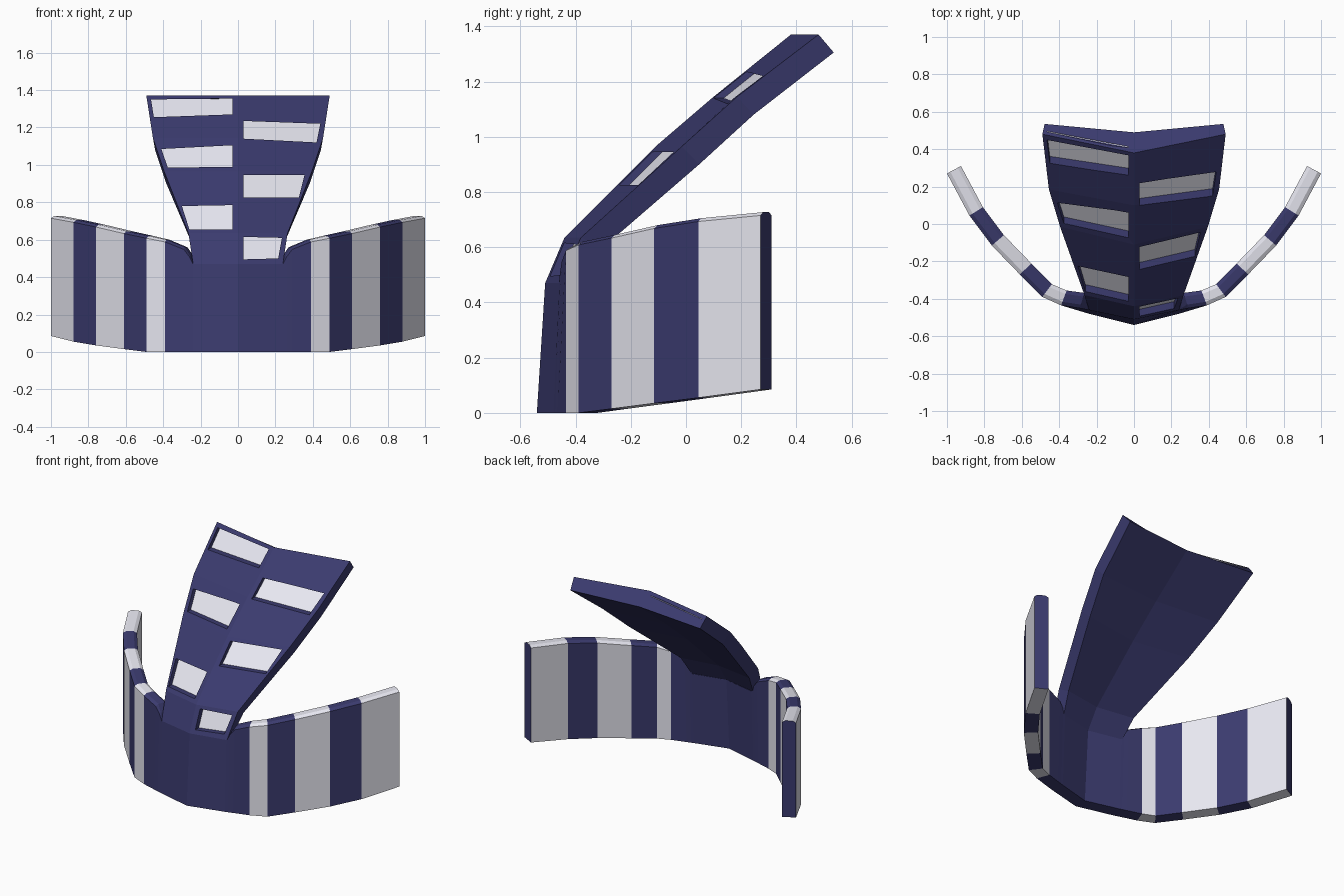
import bpy, bmesh
from mathutils import Vector

if "Cube" in bpy.data.objects:
    bpy.data.objects.remove(bpy.data.objects["Cube"])


def material(name, col):
    m = bpy.data.materials.new(name)
    m.diffuse_color = (*col, 1)
    m.use_nodes = True
    m.node_tree.nodes["Principled BSDF"].inputs["Base Color"].default_value = m.diffuse_color
    return m


NAVY = material("navy", (0.043, 0.043, 0.157))
PALE = material("pale", (0.80, 0.80, 0.88))


def loft(name, sections, mats, light=None):
    """Skin closed sections into a capped solid; light[i] picks the pale material."""
    bm = bmesh.new()
    rings = [[bm.verts.new(p) for p in s] for s in sections]
    n = len(rings[0])
    for i, (a, b) in enumerate(zip(rings, rings[1:])):
        for k in range(n):
            f = bm.faces.new((a[k], a[(k + 1) % n], b[(k + 1) % n], b[k]))
            f.material_index = int(bool(light and light[i]))
    bm.faces.new(rings[0])
    bm.faces.new(rings[-1])
    bmesh.ops.remove_doubles(bm, verts=bm.verts, dist=1e-5)
    bmesh.ops.recalc_face_normals(bm, faces=bm.faces)
    me = bpy.data.meshes.new(name)
    bm.to_mesh(me)
    bm.free()
    for m in mats:
        me.materials.append(m)
    ob = bpy.data.objects.new(name, me)
    bpy.context.collection.objects.link(ob)
    return ob


# Striped curved band: x, y, bottom, top, backward lean, chamfer, pale stripe to next
half = [
    (0.00, -0.54, 0, 0.47, 0.03, 0, 0),
    (0.24, -0.48, 0, 0.47, 0.02, 0, 0),
    (0.26, -0.474, 0, 0.515, 0.018, 0.01, 0),
    (0.29, -0.465, 0, 0.56, 0.015, 0.02, 0),
    (0.39, -0.435, 0, 0.60, 0, 0.02, 1),
    (0.49, -0.39, 0, 0.62, 0, 0.02, 0),
    (0.61, -0.27, 0.015, 0.645, 0, 0.02, 1),
    (0.76, -0.115, 0.035, 0.68, 0, 0.02, 0),
    (0.88, 0.045, 0.055, 0.705, 0, 0.02, 1),
    (1.00, 0.27, 0.085, 0.727, 0, 0.02, 0),
]
THICK = 0.085
path = [(-p[0], *p[1:]) for p in reversed(half[1:])] + half
flags = [p[6] for p in half[:-1]]
flags = flags[::-1] + flags
sections = []
for i, (x, y, zb, zt, lean, c, _) in enumerate(path):
    p0, p1 = path[max(i - 1, 0)], path[min(i + 1, len(path) - 1)]
    t = Vector((p1[0] - p0[0], p1[1] - p0[1])).normalized()
    nx, ny = -t.y, t.x

    def pt(d, z, l):
        return (x + nx * d, y + ny * d + l, z)
    sections.append([pt(0, zb, 0), pt(0, zt - c * 0.6, lean), pt(c, zt, lean),
                     pt(THICK - c, zt, lean), pt(THICK, zt - c * 0.6, lean),
                     pt(THICK, zb, 0)])
loft("striped_band", sections, [NAVY, PALE], flags)

# Flared tongue: z, centre y, half width, side y, then back offsets (centre y, side y, z)
rows = [
    (0.47, -0.51, 0.24, -0.46, 0.085, 0.08, 0),
    (0.635, -0.44, 0.265, -0.38, 0.095, 0.075, -0.04),
    (0.965, -0.11, 0.395, -0.015, 0.10, 0.063, -0.065),
    (1.145, 0.10, 0.455, 0.185, 0.105, 0.06, -0.065),
    (1.37, 0.38, 0.49, 0.48, 0.11, 0.055, -0.065),
]
sections = []
for z, cy, hx, sy, bc, bs, bz in rows:
    bx = hx - 0.012
    sections.append([(-hx, sy, z), (0, cy, z), (hx, sy, z),
                     (bx, sy + bs, z + bz), (0, cy + bc, z + bz), (-bx, sy + bs, z + bz)])
tongue = loft("flared_tongue", sections, [NAVY])


def front_y(x, z):
    for a, b in zip(rows, rows[1:]):
        if z <= b[0]:
            break
    t = (z - a[0]) / (b[0] - a[0])
    cy, hx, sy = (a[k] + t * (b[k] - a[k]) for k in (1, 2, 3))
    return cy + (sy - cy) * abs(x) / hx


def prism(name, quad, d0, d1, mat):
    return loft(name, [[(x, front_y(x, z) + d, z) for x, z in quad] for d in (d0, d1)], [mat])


# Recessed pale windows: side, bottom inner/outer z, top inner/outer z, bottom/top outer x
windows = [
    (1, 0.495, 0.50, 0.615, 0.61, 0.215, 0.235),
    (1, 0.825, 0.825, 0.945, 0.945, 0.325, 0.355),
    (1, 1.14, 1.12, 1.235, 1.22, 0.42, 0.44),
    (-1, 0.655, 0.655, 0.785, 0.78, 0.26, 0.30),
    (-1, 0.99, 0.985, 1.105, 1.085, 0.375, 0.41),
    (-1, 1.27, 1.255, 1.355, 1.35, 0.45, 0.465),
]
for i, (s, bi, bo, ti, to, xb, xt) in enumerate(windows):
    quad = [(s * 0.03, bi), (s * xb, bo), (s * xt, to), (s * 0.03, ti)]
    cutter = prism("window_cutter", quad, -0.08, 0.042, NAVY)
    cutter.hide_render = True
    mod = tongue.modifiers.new("window", 'BOOLEAN')
    mod.operation = 'DIFFERENCE'
    mod.solver = 'EXACT'
    mod.object = cutter
    bpy.context.view_layer.objects.active = tongue
    bpy.ops.object.modifier_apply(modifier=mod.name)
    bpy.data.objects.remove(cutter)
    prism(f"window_panel_{i + 1}", quad, 0.037, 0.047, PALE)
